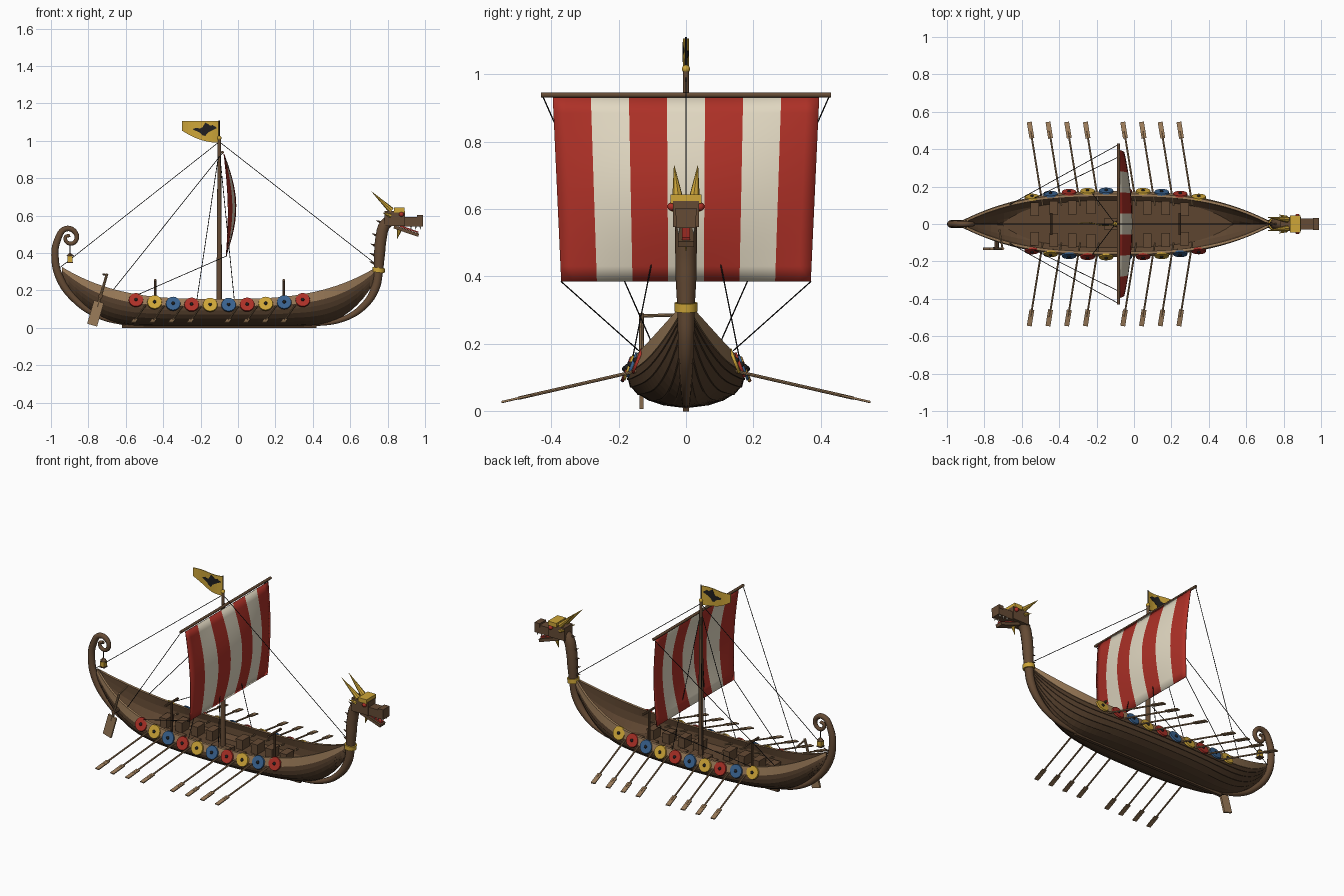
import bpy, bmesh, math
from mathutils import Vector, Matrix

cube = bpy.data.objects.get("Cube")
if cube:
    bpy.data.objects.remove(cube, do_unlink=True)

def material(name, r, g, b):
    m = bpy.data.materials.new(name)
    m.use_nodes = True
    m.diffuse_color = (r, g, b, 1)
    bsdf = next(n for n in m.node_tree.nodes if n.type == 'BSDF_PRINCIPLED')
    bsdf.inputs["Base Color"].default_value = (r, g, b, 1)
    bsdf.inputs["Roughness"].default_value = 0.8
    return m

DARK = material("tarred planks", .085, .047, .024)
WOOD = material("brown timber", .13, .07, .035)
LIGHT = material("pale timber", .33, .2, .1)
DECK = material("deck brown", .11, .06, .03)
GOLD = material("gold", .62, .38, .04)
RED = material("red", .42, .03, .02)
BLUE = material("blue", .04, .12, .27)
CREAM = material("cream", .76, .69, .54)
IRON = material("black iron", .015, .014, .014)
smooth = []

def finish(name, bm, mats, rounded=False):
    bmesh.ops.recalc_face_normals(bm, faces=bm.faces)
    me = bpy.data.meshes.new(name)
    bm.to_mesh(me)
    bm.free()
    for m in mats:
        me.materials.append(m)
    ob = bpy.data.objects.new(name, me)
    bpy.context.collection.objects.link(ob)
    if rounded:
        smooth.append(ob)
    return ob

def rod(name, a, b, r1, r2, mat, sides=10):
    a, b = Vector(a), Vector(b)
    q = (b - a).to_track_quat('Z', 'Y').to_matrix().to_4x4()
    bm = bmesh.new()
    bmesh.ops.create_cone(bm, cap_ends=True, segments=sides, radius1=r1, radius2=r2,
                          depth=(b - a).length, matrix=Matrix.Translation((a + b) / 2) @ q)
    return finish(name, bm, [mat], sides >= 8)

def box(name, c, size, mat, rot=Matrix.Identity(4)):
    bm = bmesh.new()
    bmesh.ops.create_cube(bm, size=1, matrix=Matrix.Translation(c) @ rot @ Matrix.Diagonal((*size, 1)))
    return finish(name, bm, [mat])

def ball(name, c, r, mat):
    bm = bmesh.new()
    bmesh.ops.create_uvsphere(bm, u_segments=12, v_segments=8, radius=r, matrix=Matrix.Translation(c))
    return finish(name, bm, [mat], True)

def grid(name, rows, mats, rule, closed=False):
    """Skin rows of points; rule(k) gives the material index of segment k."""
    bm = bmesh.new()
    vs = [[bm.verts.new(p) for p in row] for row in rows]
    n = len(vs[0])
    for a, b in zip(vs, vs[1:]):
        for k in range(n if closed else n - 1):
            j = (k + 1) % n
            bm.faces.new((a[k], a[j], b[j], b[k])).material_index = rule(k)
    if closed:
        bm.faces.new(vs[0])
        bm.faces.new(vs[-1])
    return finish(name, bm, mats)

def tube(name, pts, mat):
    """Tapered timber in the y = 0 plane; points are (x, z, radius)."""
    cu = bpy.data.curves.new(name, 'CURVE')
    cu.dimensions = '3D'
    cu.bevel_depth, cu.bevel_resolution, cu.resolution_u, cu.use_fill_caps = 1, 3, 6, True
    sp = cu.splines.new('BEZIER')
    sp.bezier_points.add(len(pts) - 1)
    for p, (x, z, r) in zip(sp.bezier_points, pts):
        p.co, p.radius = (x, 0, z), r
        p.handle_left_type = p.handle_right_type = 'AUTO'
    cu.materials.append(mat)
    ob = bpy.data.objects.new(name, cu)
    bpy.context.collection.objects.link(ob)
    bpy.ops.object.select_all(action='DESELECT')
    ob.select_set(True)
    bpy.context.view_layer.objects.active = ob
    bpy.ops.object.convert(target='MESH')
    smooth.append(bpy.context.view_layer.objects.active)

# Hull lines
def along(x): return min(abs(x + .1) / .84, 1)
def half_width(x): return .168 * (1 - along(x) ** 2.6) + .004
def sheer(x): return .155 + .17 * along(x) ** 3
def bottom(x): return .01 + .25 * max((x - .3) / .44, (-.45 - x) / .49, 0) ** 3

def hull_y(x, f):
    t = along(x)
    if f < .62:
        return half_width(x) * (1 - (1 - f / .62) ** 2) ** (.55 + .6 * t ** 3)
    return half_width(x) * (1 - .06 * (1 - 2 * t ** 2) * ((f - .62) / .38) ** 2)

# Overlapping-plank hull with inner skin
edges = [0, .05, .14, .27, .42, .57, .72, 1]
outer = [p for a, b in zip(edges, edges[1:]) for p in ((a, .004), (b, 0))]
inner = [1, .72, .45, .25, .1, 0]
half_mats = [1 if f >= .72 else 0 for f, o in outer[:-1]] + [1] + [2] * (len(inner) - 1)
seg_mats = half_mats + [2] + half_mats[::-1] + [0]
rows = []
for i in range(49):
    x = -.94 + 1.68 * i / 48
    lo, d = bottom(x), sheer(x) - bottom(x)
    half = [(hull_y(x, f) + o, lo + f * d) for f, o in outer]
    half += [(max(hull_y(x, f) - .015, .0005), lo + f * d + .012 * (1 - f)) for f in inner]
    rows.append([(x, y, z) for y, z in half] + [(x, -y, z) for y, z in half[::-1]])
grid("hull", rows, [DARK, LIGHT, DECK], lambda k: seg_mats[k], True)

# Deck and keel
deck = []
for i in range(25):
    x = -.7 + 1.24 * i / 24
    y = hull_y(x, max(.06 - bottom(x), .001) / (sheer(x) - bottom(x)))
    deck.append([(x, -y + .008, .06), (x, y - .008, .06)])
grid("deck", deck, [DECK], lambda k: 0)
box("keel", (-.1, 0, .008), (1.04, .018, .016), DARK)

# Stem, neck and curled stern post
tube("bow_stem", [(.36, .012, .009), (.57, .05, .015), (.68, .125, .02), (.735, .215, .024), (.752, .31, .026)], WOOD)
tube("dragon_neck", [(.752, .31, .026), (.757, .4, .031), (.765, .48, .032), (.785, .55, .032), (.83, .585, .03)], WOOD)
tube("stern_post", [(-.56, .012, .009), (-.76, .07, .015), (-.88, .16, .02), (-.95, .26, .022), (-.978, .37, .021),
                    (-.965, .47, .019), (-.92, .53, .016), (-.87, .51, .014), (-.868, .465, .012),
                    (-.905, .452, .011), (-.922, .485, .01), (-.898, .495, .009)], WOOD)
rod("neck_collar", (.75, 0, .296), (.753, 0, .322), .034, .034, GOLD, 16)
for i, (x, z) in enumerate([(.73, .34), (.73, .385), (.735, .435), (.742, .49), (.765, .56)]):
    rod(f"neck_spike_{i + 1}", (x + .01, 0, z), (x - .027, 0, z + .015), .01, .001, WOOD, 6)

# Dragon head
tilt = Matrix.Rotation(.33, 4, 'Y')
box("dragon_skull", (.838, 0, .585), (.11, .076, .078), WOOD)
box("dragon_snout", (.935, 0, .568), (.11, .058, .05), WOOD)
box("dragon_nose", (.973, 0, .592), (.034, .062, .022), WOOD)
box("dragon_jaw", (.9, 0, .518), (.14, .046, .018), WOOD, tilt)
box("dragon_tongue", (.912, 0, .529), (.11, .024, .008), RED, tilt)
box("dragon_brow", (.862, 0, .63), (.056, .092, .026), GOLD)
rod("dragon_beard", (.865, 0, .53), (.85, 0, .475), .014, .001, GOLD, 6)
for s, side in ((1, "left"), (-1, "right")):
    ball(f"dragon_eye_{side}", (.874, s * .042, .607), .013, RED)
    rod(f"dragon_horn_{side}", (.82, s * .024, .628), (.715, s * .035, .728), .017, .001, GOLD, 8)
    rod(f"dragon_ear_{side}", (.815, s * .034, .6), (.775, s * .05, .615), .012, .001, GOLD, 6)
    for i in range(3):
        x = .925 + .025 * i
        rod(f"dragon_tooth_{side}_{i + 1}", (x, s * .022, .546), (x, s * .022, .526), .006, .001, CREAM, 5)

# Mast, yard and striped sail
rod("mast", (-.1, 0, .05), (-.1, 0, 1.01), .016, .009, WOOD, 12)
box("mast_step", (-.1, 0, .072), (.12, .06, .03), WOOD)
rod("yard", (-.083, -.43, .938), (-.083, .43, .938), .008, .008, WOOD)
ball("mast_cap", (-.1, 0, 1.015), .012, GOLD)
rod("flag_pole", (-.1, 0, 1.02), (-.1, 0, 1.11), .004, .003, IRON, 8)
sail_rows = []
for i in range(13):
    v = i / 12
    row = []
    for k in range(22):
        u = k / 10.5 - 1
        belly = math.sin(math.pi * v) * (.016 + .042 * (1 - u * u)) + .012 * v
        row.append((-.073 + belly, u * (.395 - .025 * v), .93 - .545 * v))
    sail_rows.append(row)
sail = grid("sail", sail_rows, [RED, CREAM], lambda k: (k // 3) % 2)
sail.modifiers.new("thickness", 'SOLIDIFY').thickness = .004
smooth.append(sail)

# Pennant with a bird emblem, both bent by the same wave
def banner(name, columns, thick, mat):
    rows = []
    for x, lo, hi in columns:
        y = .007 * math.sin((x + .1) * 30)
        rows.append([(x, y - thick, lo), (x, y + thick, lo), (x, y + thick, hi), (x, y - thick, hi)])
    grid(name, rows, [mat], lambda k: 0, True)

banner("pennant", [(-.103 - .0164 * i, .99 + .065 * (i / 12) ** 2, 1.105) for i in range(13)], .002, GOLD)
banner("pennant_bird", [(-.24, 1.06, 1.064), (-.222, 1.052, 1.07), (-.205, 1.045, 1.066), (-.19, 1.03, 1.072),
                        (-.175, 1.026, 1.098), (-.163, 1.042, 1.092), (-.15, 1.05, 1.082),
                        (-.135, 1.058, 1.084), (-.115, 1.068, 1.072)], .0035, IRON)

# Rigging
def rope(name, a, b):
    rod(name, a, b, .002, .002, IRON, 5)

rope("forestay", (-.1, 0, .995), (.725, 0, .35))
rope("backstay", (-.1, 0, .995), (-.955, 0, .32))
for s, side in ((1, "left"), (-1, "right")):
    rope(f"brace_{side}", (-.083, s * .425, .935), (-.67, s * .1, .2))
    rope(f"sheet_{side}", (-.06, s * .37, .385), (-.53, s * .14, .18))
    for end, x in (("aft", -.22), ("fore", -.02)):
        rope(f"shroud_{end}_{side}", (-.1, 0, .95), (x, s * .16, .15))

# Shields, oars and sea chests on both sides
for s, side in ((1, "left"), (-1, "right")):
    colours = [GOLD, BLUE, RED] if s > 0 else [RED, GOLD, BLUE]
    n = Vector((0, s * math.cos(.37), math.sin(.37)))
    for i in range(10):
        x = -.545 + .099 * i
        c = Vector((x, s * (half_width(x) + .005), .124 + .026 * (abs(i - 4.5) / 4.5) ** 2.5))
        rod(f"shield_{side}_{i + 1}", c - n * .005, c + n * .004, .04, .038, colours[i % 3], 16)
        ball(f"shield_boss_{side}_{i + 1}", c + n * .004, .009, IRON)
    for i, x in enumerate([-.5, -.4, -.3, -.2, 0, .1, .2, .3]):
        a, b = Vector((x + .012, s * .1, .13)), Vector((x - .06, s * .545, .028))
        d = (b - a).normalized()
        rod(f"oar_{side}_{i + 1}", a, b - d * .05, .005, .005, LIGHT, 8)
        turn = d.to_track_quat('Y', 'Z').to_matrix().to_4x4()
        box(f"oar_blade_{side}_{i + 1}", b - d * .045, (.026, .09, .006), LIGHT, turn)
        y = s * (half_width(x) * .5 + .005)
        box(f"sea_chest_{side}_{i + 1}", (x - .03, y, .085), (.042, .07, .05), WOOD)
        box(f"chest_lid_{side}_{i + 1}", (x - .03, y, .114), (.046, .074, .01), WOOD)

# Trestles for spare spars
for i, x in enumerate((-.443, .245)):
    rod(f"trestle_post_{i + 1}", (x, 0, .055), (x, 0, .26), .007, .007, WOOD, 8)
    rod(f"trestle_bar_{i + 1}", (x, -.06, .255), (x, .06, .255), .007, .007, WOOD, 8)

# Steering oar and tiller
top, low = Vector((-.7, -.132, .29)), Vector((-.78, -.132, .015))
d = (top - low).normalized()
rod("steering_oar", low + d * .1, top, .008, .007, LIGHT, 8)
box("steering_blade", low + d * .065, (.055, .012, .13), LIGHT, Matrix.Rotation(math.atan2(d.x, d.z), 4, 'Y'))
rod("tiller", (-.703, -.132, .283), (-.72, -.03, .286), .005, .005, LIGHT, 8)
rod("steering_mount", (-.735, -.14, .17), (-.735, -.08, .17), .012, .012, WOOD, 8)

# Stern lantern
rope("lantern_cord", (-.898, 0, .45), (-.898, 0, .395))
box("lantern", (-.898, 0, .367), (.026, .026, .034), GOLD)
rod("lantern_roof", (-.898, 0, .384), (-.898, 0, .402), .022, .003, WOOD, 4)
box("lantern_base", (-.898, 0, .349), (.032, .032, .006), WOOD)

bpy.ops.object.select_all(action='DESELECT')
for ob in smooth:
    ob.select_set(True)
bpy.context.view_layer.objects.active = smooth[0]
bpy.ops.object.shade_smooth_by_angle(angle=math.radians(40))
